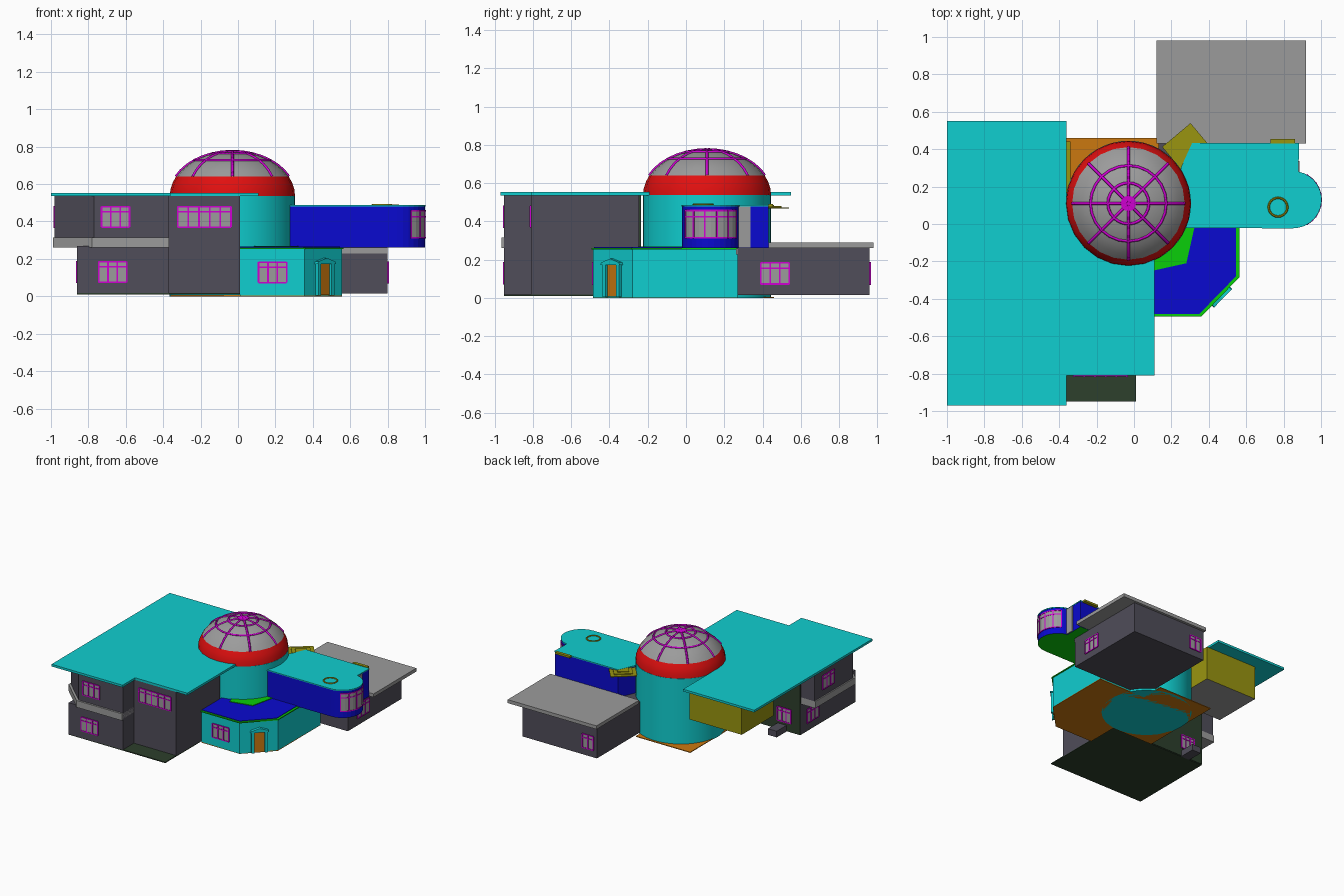
import bpy, bmesh, math
from mathutils import Vector

cube = bpy.data.objects.get("Cube")
if cube:
    bpy.data.objects.remove(cube, do_unlink=True)


def material(name, r, g, b):
    m = bpy.data.materials.new(name)
    m.use_nodes = True
    m.diffuse_color = (r, g, b, 1)
    m.node_tree.nodes["Principled BSDF"].inputs["Base Color"].default_value = (r, g, b, 1)
    return m


CYAN = material("cyan", 0.005, 0.62, 0.63)
WALL = material("slate", 0.08, 0.075, 0.1)
GREY = material("grey", 0.33, 0.33, 0.33)
RED = material("red", 0.75, 0.005, 0.005)
BLUE = material("blue", 0.003, 0.003, 0.63)
PINK = material("magenta", 0.63, 0.0, 0.65)
ORANGE = material("orange", 0.6, 0.19, 0.005)
OLIVE = material("olive", 0.32, 0.3, 0.005)
GREEN = material("green", 0.003, 0.62, 0.003)
DARK = material("dark green", 0.026, 0.05, 0.025)


def finish(name, bm, mats):
    me = bpy.data.meshes.new(name)
    bmesh.ops.recalc_face_normals(bm, faces=bm.faces)
    bm.to_mesh(me)
    bm.free()
    for m in mats:
        me.materials.append(m)
    ob = bpy.data.objects.new(name, me)
    bpy.context.collection.objects.link(ob)
    return ob


def prism(name, pts, z0, z1, side, top=None, bottom=None):
    """Extruded outline with its own top and bottom colours."""
    bm = bmesh.new()
    base = bm.faces.new([bm.verts.new((x, y, z0)) for x, y in pts])
    res = bmesh.ops.extrude_face_region(bm, geom=[base], use_keep_orig=True)
    bmesh.ops.translate(bm, vec=(0, 0, z1 - z0),
                        verts=[v for v in res["geom"] if isinstance(v, bmesh.types.BMVert)])
    bmesh.ops.recalc_face_normals(bm, faces=bm.faces)
    for f in bm.faces:
        f.material_index = 1 if f.normal.z > 0.5 else 2 if f.normal.z < -0.5 else 0
    return finish(name, bm, [side, top or side, bottom or side])


def block(name, x0, x1, y0, y1, z0, z1, side, top=None, bottom=None):
    return prism(name, [(x0, y0), (x1, y0), (x1, y1), (x0, y1)], z0, z1, side, top, bottom)


def plate(name, at, angle, u, z, w, h, t, mat):
    """Thin upright panel on a wall; angle 0 faces the front."""
    ob = block(name, u - w / 2, u + w / 2, -t, 0.002, z - h / 2, z + h / 2, mat)
    ob.location = (at[0], at[1], 0)
    ob.rotation_euler.z = math.radians(angle)


def window(name, at, angle, z, w=0.15, h=0.11, panes=3):
    plate(name + "_glass", at, angle, 0, z, w, h, 0.003, GREY)
    for i in range(panes + 1):
        plate(name + "_mullion", at, angle, w * (i / panes - 0.5), z, 0.009, h, 0.007, PINK)
    for dz in (-h / 2, h / 4, h / 2):
        plate(name + "_rail", at, angle, 0, z + dz, w, 0.008, 0.006, PINK)


def arc(cx, cy, r, a0, a1, n):
    angles = [math.radians(a0 + (a1 - a0) * i / n) for i in range(n + 1)]
    return [(cx + r * math.cos(a), cy + r * math.sin(a)) for a in angles]


# Main wing: ground floor, chamfered upper floor, front block
block("main_base", -0.86, 0.01, -0.95, -0.24, 0.01, 0.018, DARK)
block("ground_floor", -0.86, -0.37, -0.95, -0.245, 0.015, 0.27, WALL)
block("front_block", -0.38, 0.01, -0.81, -0.245, 0.015, 0.535, WALL)
prism("upper_floor", [(-0.37, -0.95), (-0.77, -0.95), (-0.98, -0.75), (-0.98, -0.25), (-0.37, -0.25)],
      0.27, 0.535, WALL)
prism("balcony_ledge", [(-0.37, -0.965), (-0.78, -0.965), (-0.99, -0.765), (-0.99, -0.25), (-0.37, -0.25)],
      0.26, 0.315, GREY)
block("rear_wall", -0.86, -0.3, -0.25, -0.235, 0.015, 0.535, DARK)
block("rear_step", -0.74, -0.66, -0.24, -0.11, 0.01, 0.06, WALL)
block("rear_room", -0.81, -0.34, 0.03, 0.44, 0.26, 0.535, OLIVE, bottom=GREY)
prism("main_roof", [(-1, -0.97), (-0.36, -0.97), (-0.36, -0.81), (0.11, -0.81), (0.11, 0.1),
                    (-0.36, 0.1), (-0.36, 0.55), (-1, 0.55)], 0.535, 0.553, CYAN)
window("upper_left_window", (-0.655, -0.95), 0, 0.425)
window("lower_left_window", (-0.67, -0.95), 0, 0.13)
window("block_window", (-0.18, -0.81), 0, 0.425, w=0.285, panes=5)
window("side_upper_window", (-0.98, -0.43), -90, 0.425)
window("side_lower_window", (-0.86, -0.4), -90, 0.13)
window("rear_window", (-0.72, -0.235), 180, 0.14, w=0.12)

# Round tower with banded dome
CX, CY, R = -0.03, 0.11, 0.335
tower = prism("tower", arc(CX, CY, R, 0, 352.5, 47), 0, 0.537, CYAN)


def dome_point(t, turn=0, lift=0):
    r, t = (R + lift) * math.cos(math.radians(t)), math.radians(t)
    a = math.radians(turn)
    return Vector((CX + r * math.cos(a), CY + r * math.sin(a), 0.535 + (0.24 + lift) * math.sin(t)))


def lathe(name, tilts, mat, n=24):
    bm = bmesh.new()
    rings = [[bm.verts.new(dome_point(t, 360 * i / n)) for i in range(n)] for t in tilts]
    for a, b in zip(rings, rings[1:]):
        for i in range(n):
            bm.faces.new((a[i], a[(i + 1) % n], b[(i + 1) % n], b[i]))
    bm.faces.new(rings[-1])
    return finish(name, bm, [mat])


band = lathe("dome_band", [0, 9, 18, 26], RED)
cap = lathe("dome_cap", [26, 36, 46, 56, 66, 76, 86], GREY)


def tube(name, pts, closed=False):
    cu = bpy.data.curves.new(name, "CURVE")
    cu.dimensions = "3D"
    cu.bevel_depth, cu.bevel_resolution = 0.008, 0
    sp = cu.splines.new("POLY")
    sp.points.add(len(pts) - 1)
    for p, q in zip(sp.points, pts):
        p.co = (*q, 1)
    sp.use_cyclic_u = closed
    cu.materials.append(PINK)
    bpy.context.collection.objects.link(bpy.data.objects.new(name, cu))


for k in range(8):
    tube("dome_rib", [dome_point(t, 45 * k) for t in range(26, 90, 9)])
for t in (53, 71):
    tube("dome_ring", [dome_point(t, 15 * i) for i in range(24)], True)
prism("dome_finial", arc(CX, CY, 0.042, 0, 330, 11), 0.765, 0.779, PINK)

# Entrance hall with angled door wall, floor and roof
hall = [(0.01, -0.485), (0.355, -0.485), (0.555, -0.28), (0.555, 0.27), (0.01, 0.27)]
prism("entrance_hall", hall, 0.003, 0.256, CYAN)
prism("hall_roof", [(0.01, -0.495), (0.36, -0.495), (0.563, -0.285), (0.563, 0.27), (0.01, 0.27)],
      0.253, 0.261, GREEN, top=GREEN, bottom=GREEN)
prism("hall_roof_deck", [(0.01, -0.48), (0.35, -0.48), (0.545, -0.28), (0.545, 0.27), (0.01, 0.27)],
      0.26, 0.265, BLUE)
prism("tower_apron", [(0.1, -0.25), (0.28, -0.21), (0.325, -0.01), (0.2, 0.1), (0.05, -0.1)],
      0.264, 0.27, GREEN)
prism("hall_floor", [(0.01, -0.485), (0.355, -0.485), (0.555, -0.28), (0.555, 0.27), (0.13, 0.27),
                     (0.13, 0.46), (-0.36, 0.46), (-0.36, -0.23), (0.01, -0.23)], 0, 0.006, ORANGE)
window("hall_window", (0.185, -0.485), 0, 0.128)
DOOR, TURN = (0.458, -0.38), 45.7
plate("door", DOOR, TURN, 0, 0.09, 0.075, 0.165, 0.006, ORANGE)
for s in (-1, 1):
    plate("door_post", DOOR, TURN, s * 0.05, 0.09, 0.022, 0.17, 0.02, CYAN)
pediment = prism("door_pediment", [(-0.07, 0.172), (0.07, 0.172), (0.065, 0.185), (0, 0.205), (-0.065, 0.185)],
                 -0.002, 0.025, CYAN)
pediment.location = (*DOOR, 0)
pediment.rotation_euler = (math.pi / 2, 0, math.radians(TURN))

# Raised wing with rounded end
prism("raised_wing", [(0.25, -0.02)] + arc(0.85, 0.13, 0.15, -90, 79, 14) + [(0.88, 0.43), (0.31, 0.43), (0.25, 0.3)],
      0.26, 0.48, BLUE, bottom=GREEN)
prism("wing_roof", [(0.25, -0.022)] + arc(0.85, 0.13, 0.153, -90, 79, 14) + [(0.883, 0.432), (0.31, 0.432), (0.25, 0.3)],
      0.479, 0.487, CYAN)


def bow(name, a0, a1, z0, z1, r, mat):
    n = max(1, round((a1 - a0) / 12))
    prism(name, arc(0.85, 0.13, 0.145, a0, a1, n) + arc(0.85, 0.13, r, a1, a0, n), z0, z1, mat)


bow("bow_glass", -60, 60, 0.31, 0.46, 0.153, GREY)
for a in range(-60, 61, 24):
    bow("bow_mullion", a - 1.5, a + 1.5, 0.31, 0.46, 0.156, PINK)
for z in (0.31, 0.42, 0.453):
    bow("bow_rail", -60, 60, z, z + 0.008, 0.155, PINK)
plate("wing_door", (0.88, 0.305), 90, 0, 0.37, 0.065, 0.215, 0.006, GREY)
vent = bpy.ops.mesh.primitive_torus_add(major_radius=0.05, minor_radius=0.006, major_segments=24,
                                        minor_segments=6, location=(0.77, 0.09, 0.488))
vent = bpy.context.object
vent.name = "roof_vent_ring"
vent.data.materials.append(OLIVE)
block("rear_awning", 0.73, 0.86, 0.43, 0.455, 0.476, 0.492, OLIVE)

# Tilted square canopy in stepped layers
for i, half in enumerate((0.14, 0.1, 0.06)):
    z = 0.468 + 0.006 * i
    prism("corner_canopy", arc(0.29, 0.4, half, -5, 265, 3), z, z + 0.006, OLIVE)

# Annex with flat roof
block("annex", 0.13, 0.80, 0.27, 0.96, 0.015, 0.262, WALL)
block("annex_roof", 0.12, 0.92, 0.43, 0.98, 0.262, 0.29, GREY)
block("annex_fascia", 0.55, 0.80, 0.262, 0.27, 0.228, 0.258, GREY)
window("annex_side_window", (0.80, 0.465), 90, 0.128)
window("annex_rear_window", (0.21, 0.96), 180, 0.128, w=0.1, panes=2)

# Smooth the round parts
bpy.ops.object.select_all(action="DESELECT")
for ob in (tower, band, cap, vent):
    ob.select_set(True)
    bpy.context.view_layer.objects.active = ob
bpy.ops.object.shade_smooth_by_angle(angle=math.radians(30))
